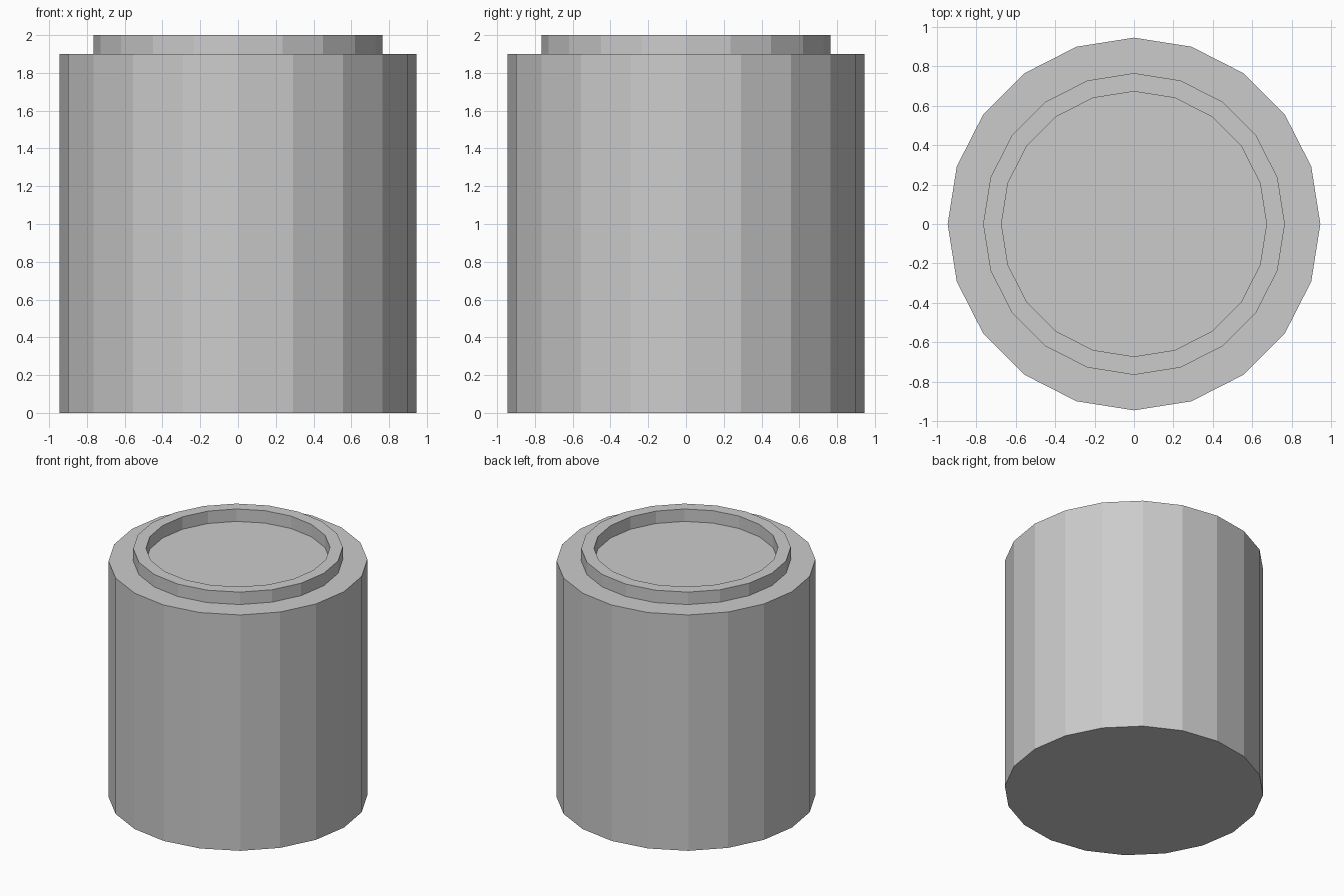
import bpy, bmesh
from math import cos, sin, tau

if "Cube" in bpy.data.objects:
    bpy.data.objects.remove(bpy.data.objects["Cube"])

SIDES = 20

def lathe(name, profile):
    """Revolve (radius, z) points from the bottom cap to the top cap."""
    bm = bmesh.new()
    rings = [[bm.verts.new((r * cos(tau * i / SIDES), r * sin(tau * i / SIDES), z))
              for i in range(SIDES)] for r, z in profile]
    for low, high in zip(rings, rings[1:]):
        for i in range(SIDES):
            j = (i + 1) % SIDES
            bm.faces.new((low[i], low[j], high[j], high[i]))
    bm.faces.new(rings[0][::-1])
    bm.faces.new(rings[-1])
    mesh = bpy.data.meshes.new(name)
    bm.to_mesh(mesh)
    bm.free()
    obj = bpy.data.objects.new(name, mesh)
    bpy.context.collection.objects.link(obj)
    return obj

# Solid canister: body wall, shoulder, raised rim and sunken lid
lathe("canister", [(0.945, 0), (0.945, 1.9), (0.765, 1.9),
                   (0.765, 2.0), (0.672, 2.0), (0.672, 1.9)])
